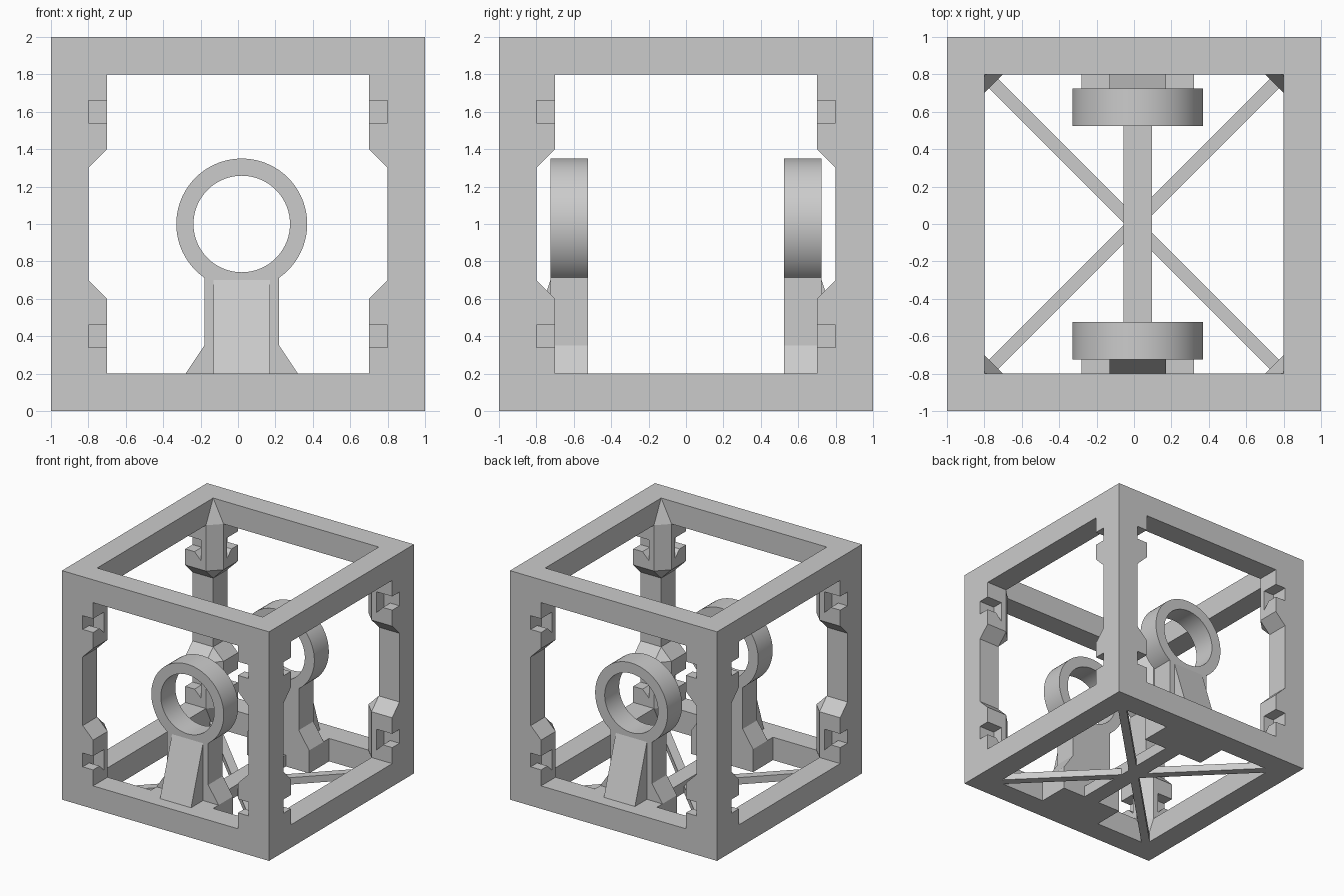
import bpy, bmesh, math
from mathutils import Vector

cube = bpy.data.objects.get("Cube")
if cube:
    bpy.data.objects.remove(cube, do_unlink=True)

grey = bpy.data.materials.new("plain grey")
grey.use_nodes = True
COLOUR = (0.6, 0.6, 0.6, 1)
grey.diffuse_color = COLOUR
grey.node_tree.nodes["Principled BSDF"].inputs["Base Color"].default_value = COLOUR


def make(name, bm):
    bmesh.ops.recalc_face_normals(bm, faces=bm.faces[:])
    mesh = bpy.data.meshes.new(name)
    bm.to_mesh(mesh)
    bm.free()
    mesh.materials.append(grey)
    obj = bpy.data.objects.new(name, mesh)
    bpy.context.collection.objects.link(obj)
    return obj


def box(name, low, high):
    bm = bmesh.new()
    bmesh.ops.create_cube(bm, size=1)
    for v in bm.verts:
        v.co = Vector([l + (c + 0.5) * (h - l) for c, l, h in zip(v.co, low, high)])
    return make(name, bm)


def hull(name, points):
    bm = bmesh.new()
    for p in points:
        bm.verts.new(p)
    bmesh.ops.convex_hull(bm, input=bm.verts[:])
    bmesh.ops.dissolve_limit(bm, angle_limit=0.01, verts=bm.verts[:], edges=bm.edges[:])
    return make(name, bm)


def prism(name, outline, place, start, end):
    """Extrude a 2D outline between two distances; place() maps it into space."""
    bm = bmesh.new()
    a = [bm.verts.new(place(u, v, start)) for u, v in outline]
    b = [bm.verts.new(place(u, v, end)) for u, v in outline]
    bm.faces.new(a)
    bm.faces.new(b)
    for i in range(len(a)):
        j = (i + 1) % len(a)
        bm.faces.new((a[i], a[j], b[j], b[i]))
    return make(name, bm)


def cut(obj, cutters):
    """Subtract the cutters, bake the result and remove them."""
    for c in cutters:
        c.hide_render = True
        mod = obj.modifiers.new("cut", "BOOLEAN")
        mod.operation, mod.solver, mod.object = "DIFFERENCE", "EXACT", c
    graph = bpy.context.evaluated_depsgraph_get()
    baked = bpy.data.meshes.new_from_object(obj.evaluated_get(graph))
    obj.modifiers.clear()
    obj.data = baked
    for c in cutters:
        bpy.data.objects.remove(c, do_unlink=True)


# Open cube frame
I = 0.8
frame = box("cube_frame", (-1, -1, 0), (1, 1, 2))
cut(frame, [
    box("opening_x", (-2, -I, 0.2), (2, I, 1.8)),
    box("opening_y", (-I, -2, 0.2), (I, 2, 1.8)),
    box("opening_z", (-I, -I, -1), (I, I, 3)),
])

# Corner blocks with hooked slots
POST = [(1, 1), (I, 1), (I, I), (1, I)]
PAD = [(1, 1), (0.7, 1), (0.7, I), (I, 0.7), (1, 0.7)]
HOOK = [(-0.05, 0.06), (0.15, 0.06), (0.15, -0.12), (0.09, -0.06), (-0.05, -0.06)]
for sx in (-1, 1):
    for sy in (-1, 1):
        for level, sz in (("lower", -1), ("upper", 1)):
            points = [(sx * x, sy * y, 1 + sz * h)
                      for outline, h in ((POST, 0.3), (PAD, 0.4), (PAD, 0.8), (POST, 1))
                      for x, y in outline]
            side = "left" if sx > 0 else "right"
            end = "front" if sy < 0 else "back"
            block = hull(f"{level}_{end}_{side}_corner_block", points)
            mid = 1 + sz * 0.6
            cut(block, [
                prism("slot_y", HOOK, lambda d, z, t: (sx * t, sy * (1 - d), mid + z), 0.65, I),
                prism("slot_x", HOOK, lambda d, z, t: (sx * (1 - d), sy * t, mid + z), 0.65, I),
            ])

# Floor cross braces and the spine between the stands
for name, sy in (("first_brace", 1), ("second_brace", -1)):
    brace = box(name, (-1.15, -0.035, 0), (1.15, 0.035, 0.06))
    brace.rotation_euler.z = sy * math.pi / 4
CX = 0.02
box("floor_spine", (CX - 0.075, -0.6, 0), (CX + 0.075, 0.6, 0.1))


def ring(name, y0, y1, outer, inner, steps=72):
    bm = bmesh.new()
    section = [(outer, y0), (outer, y1), (inner, y1), (inner, y0)]
    loops = []
    for i in range(steps):
        a = math.tau * i / steps
        loops.append([bm.verts.new((CX + r * math.cos(a), y, 1 + r * math.sin(a)))
                      for r, y in section])
    for i in range(steps):
        p, q = loops[i], loops[(i + 1) % steps]
        for j in range(4):
            k = (j + 1) % 4
            bm.faces.new((p[j], p[k], q[k], q[j]))
    obj = make(name, bm)
    bpy.ops.object.select_all(action="DESELECT")
    obj.select_set(True)
    bpy.context.view_layer.objects.active = obj
    bpy.ops.object.shade_smooth_by_angle(angle=math.radians(30))


# Ring stands, front and back
HALF = [(0.3, 0), (0.3, 0.2), (0.2, 0.35), (0.2, 0.73)]
COLUMN = HALF + [(-x, z) for x, z in reversed(HALF)]
for end, s in (("front", -1), ("back", 1)):
    ring(f"{end}_ring", s * 0.525, s * 0.725, 0.35, 0.258)
    prism(f"{end}_stand", COLUMN, lambda x, z, y: (CX + x, s * y, z), 0.525, 0.725)
    box(f"{end}_stand_foot", (CX - 0.3, min(s * 0.7, s * I), 0),
        (CX + 0.3, max(s * 0.7, s * I), 0.2))
    prism(f"{end}_sloped_support", [(0.7, 0.2), (0.89, 0.2), (0.725, 0.7), (0.7, 0.7)],
          lambda y, z, x: (CX + x, s * y, z), -0.15, 0.15)
